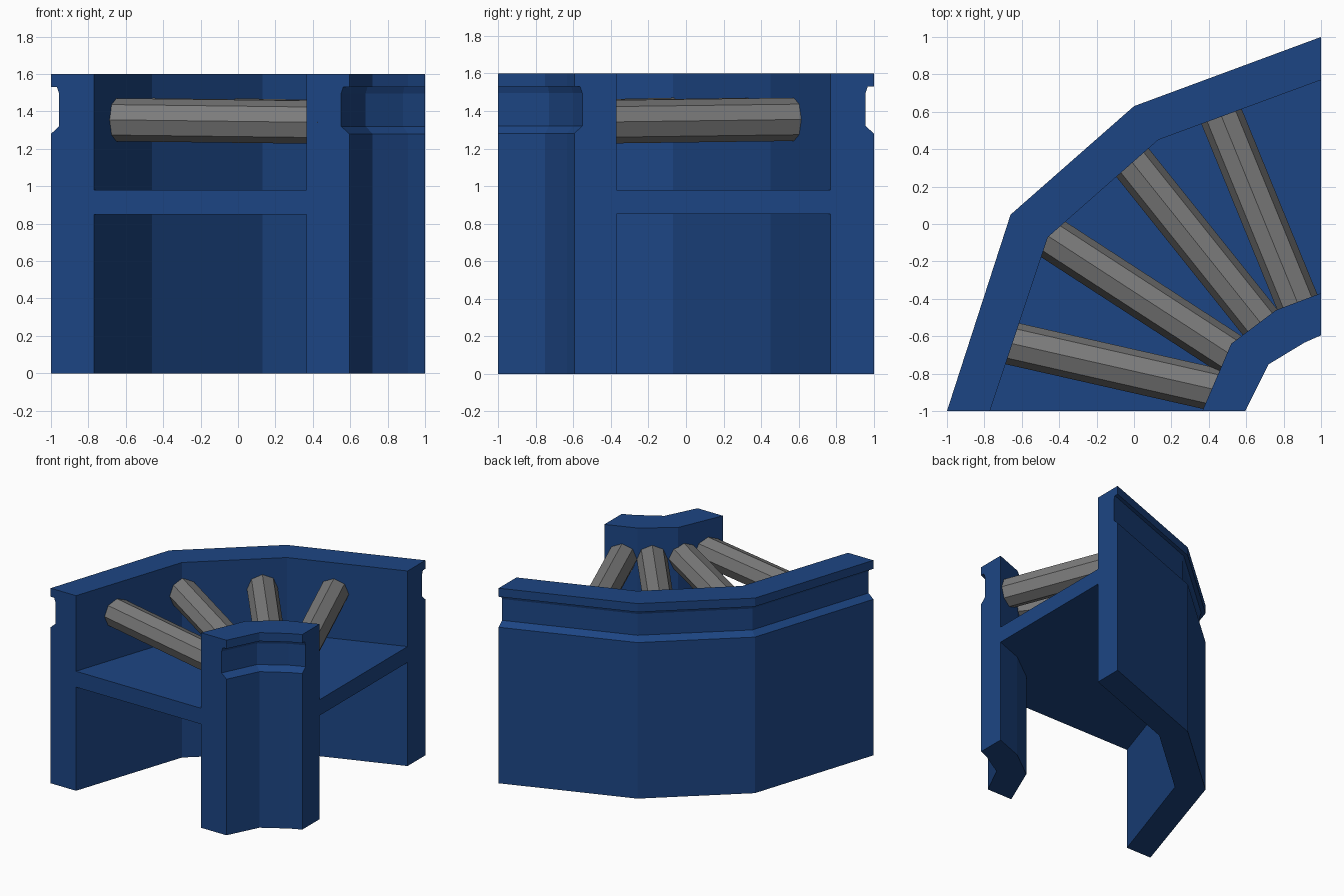
import bpy, bmesh
from mathutils import Vector, Matrix

if "Cube" in bpy.data.objects:
    bpy.data.objects.remove(bpy.data.objects["Cube"])


def material(name, colour):
    m = bpy.data.materials.new(name)
    m.diffuse_color = (*colour, 1)
    m.use_nodes = True
    m.node_tree.nodes["Principled BSDF"].inputs["Base Color"].default_value = m.diffuse_color
    return m


def finish(bm, name, mat):
    bmesh.ops.recalc_face_normals(bm, faces=bm.faces)
    me = bpy.data.meshes.new(name)
    bm.to_mesh(me)
    bm.free()
    me.materials.append(mat)
    ob = bpy.data.objects.new(name, me)
    bpy.context.collection.objects.link(ob)
    return ob


blue = material("blue_paint", (0.012, 0.06, 0.23))
steel = material("dark_steel", (0.2, 0.2, 0.2))

# Plan paths of the curved frame: outer wall A/B, inner wall C/D
A = [(-1, -1), (-0.66, 0.05), (0, 0.63), (1, 1)]
B = [(-0.77, -1), (-0.46, -0.07), (0.13, 0.45), (1, 0.77)]
C = [(0.365, -1), (0.52, -0.64), (0.76, -0.46), (1, -0.37)]
D = [(0.595, -1), (0.72, -0.75), (0.91, -0.635), (1, -0.595)]

# H-shaped section: (path, path blended toward, blend, height)
groove = [(0, 1.28), (0.19, 1.32), (0.19, 1.495), (0.14, 1.53), (0, 1.53)]
section = [(A, B, 0, 0)] + [(A, B, t, z) for t, z in groove] + [(A, B, 0, 1.6)]
section += [(B, B, 0, 1.6), (B, B, 0, 0.98), (C, C, 0, 0.98), (C, C, 0, 1.6)]
section += [(D, C, 0, 1.6)] + [(D, C, t, z) for t, z in reversed(groove)]
section += [(D, C, 0, 0), (C, C, 0, 0), (C, C, 0, 0.85), (B, B, 0, 0.85), (B, B, 0, 0)]

# Curved frame lofted through the four stations
bm = bmesh.new()
rings = []
for i in range(4):
    ring = []
    for p, q, t, z in section:
        xy = Vector(p[i]).lerp(Vector(q[i]), t)
        ring.append(bm.verts.new((xy.x, xy.y, z)))
    rings.append(ring)
n = len(section)
for r, s in zip(rings, rings[1:]):
    for k in range(n):
        bm.faces.new((r[k], r[(k + 1) % n], s[(k + 1) % n], s[k]))
caps = [bm.faces.new(rings[0]), bm.faces.new(rings[-1])]
bmesh.ops.recalc_face_normals(bm, faces=bm.faces)
bmesh.ops.triangulate(bm, faces=caps)
finish(bm, "curved_frame", blue)

# Octagonal rollers with ends buried in the walls
rollers = [((-0.65, -0.64), (0.41, -0.88)), ((-0.42, -0.09), (0.52, -0.70)),
           ((-0.01, 0.33), (0.67, -0.52)), ((0.47, 0.57), (0.87, -0.41))]
for i, (o, c) in enumerate(rollers):
    a, b = Vector((*o, 1.355)), Vector((*c, 1.342))
    d = (b - a).normalized()
    a, b = a - d * 0.06, b + d * 0.04
    side = d.cross(Vector((0, 0, 1))).normalized()
    up = side.cross(d)
    rot = Matrix((side, up, -d)).transposed().to_4x4()
    if rot.determinant() < 0:
        rot = Matrix((side, up, d)).transposed().to_4x4()
    bm = bmesh.new()
    bmesh.ops.create_cone(bm, cap_ends=True, segments=8, radius1=0.115,
                          radius2=0.115, depth=(b - a).length,
                          matrix=Matrix.Translation((a + b) / 2) @ rot)
    finish(bm, f"roller_{i + 1}", steel)
